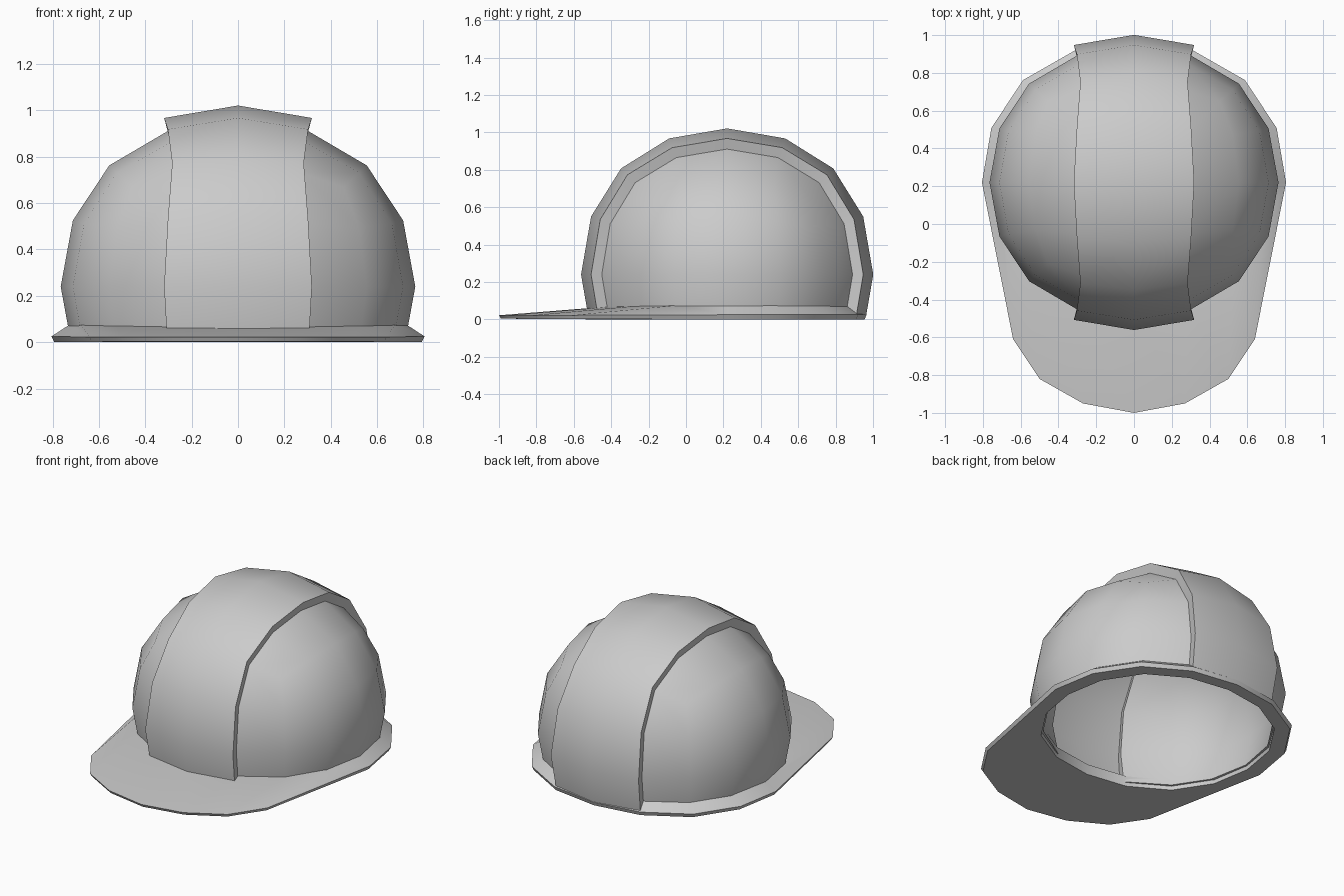
import bpy, bmesh
from math import sin, cos, pi
from mathutils import Vector

if "Cube" in bpy.data.objects:
    bpy.data.objects.remove(bpy.data.objects["Cube"])

CENTRE = Vector((0, 0.22, 0.24))

grey = bpy.data.materials.new("light_grey")
grey.use_nodes = True
colour = (0.6, 0.6, 0.6, 1)
grey.diffuse_color = colour
grey.node_tree.nodes["Principled BSDF"].inputs["Base Color"].default_value = colour


def finish(ob):
    ob.data.materials.clear()
    ob.data.materials.append(grey)
    bpy.ops.object.select_all(action='DESELECT')
    ob.select_set(True)
    bpy.context.view_layer.objects.active = ob
    bpy.ops.object.shade_smooth_by_angle(angle=pi / 6)


# Shell: rounded cube with a raised central band, cut open at the bottom
bpy.ops.mesh.primitive_cube_add(size=2)
shell = bpy.context.object
shell.name = shell.data.name = "helmet_shell"
sub = shell.modifiers.new("round", 'SUBSURF')
sub.levels = 2
bpy.ops.object.modifier_apply(modifier=sub.name)

bm = bmesh.new()
bm.from_mesh(shell.data)
half = max(v.co.x for v in bm.verts)
for v in bm.verts:
    n = v.co / half
    v.co = Vector((n.x * 0.765, n.y * 0.72, n.z * 0.72))
band = [f for f in bm.faces if abs(f.calc_center_median().x) < 0.22]
raised = bmesh.ops.extrude_face_region(bm, geom=band)["geom"]
for v in raised:
    if isinstance(v, bmesh.types.BMVert):
        v.co = Vector((v.co.x * 1.05, v.co.y * 1.085, v.co.z * 1.085))
bmesh.ops.delete(bm, geom=[f for f in band if f.is_valid], context='FACES')
bmesh.ops.translate(bm, vec=CENTRE, verts=bm.verts)
bmesh.ops.bisect_plane(bm, geom=bm.verts[:] + bm.edges[:] + bm.faces[:],
                       plane_co=(0, 0, 0.02), plane_no=(0, 0, 1), clear_inner=True)
bmesh.ops.recalc_face_normals(bm, faces=bm.faces)
bm.to_mesh(shell.data)
bm.free()
wall = shell.modifiers.new("wall", 'SOLIDIFY')
wall.thickness = 0.042
wall.offset = -1
bpy.ops.object.modifier_apply(modifier=wall.name)
finish(shell)

# Brim: 16-sided ring, narrow behind and stretched into a peak in front
PEAK = [(0.64, -0.61), (0.50, -0.82), (0.27, -0.95), (0, -1)]


def oval(i, rx, ry, z):
    a = i * pi / 8
    bulge = 1 + 0.03 * sin(2 * a) ** 2
    return Vector((rx * bulge * cos(a), CENTRE.y + ry * bulge * sin(a), z))


def outer(i):
    if i <= 8:
        return oval(i, 0.805, 0.745, 0.025)
    x, y = PEAK[min(i - 8, 16 - i) - 1]
    return Vector((x if i > 12 else -x, y, 0.022))


bm = bmesh.new()
loops = []
for i in range(16):
    front = max(0, -sin(i * pi / 8))
    edge = outer(i)
    lower = Vector((edge.x * 0.985, edge.y * 0.99, 0.004 * front))
    points = [oval(i, 0.725, 0.68, 0.077 - 0.012 * front ** 2), edge, lower,
              oval(i, 0.695, 0.655, 0), oval(i, 0.69, 0.65, 0.065)]
    loops.append([bm.verts.new(p) for p in points])
for i, a in enumerate(loops):
    b = loops[(i + 1) % 16]
    for j in range(5):
        k = (j + 1) % 5
        bm.faces.new((a[j], b[j], b[k], a[k]))
bmesh.ops.recalc_face_normals(bm, faces=bm.faces)
mesh = bpy.data.meshes.new("brim")
bm.to_mesh(mesh)
bm.free()
brim = bpy.data.objects.new("brim", mesh)
bpy.context.collection.objects.link(brim)
finish(brim)
